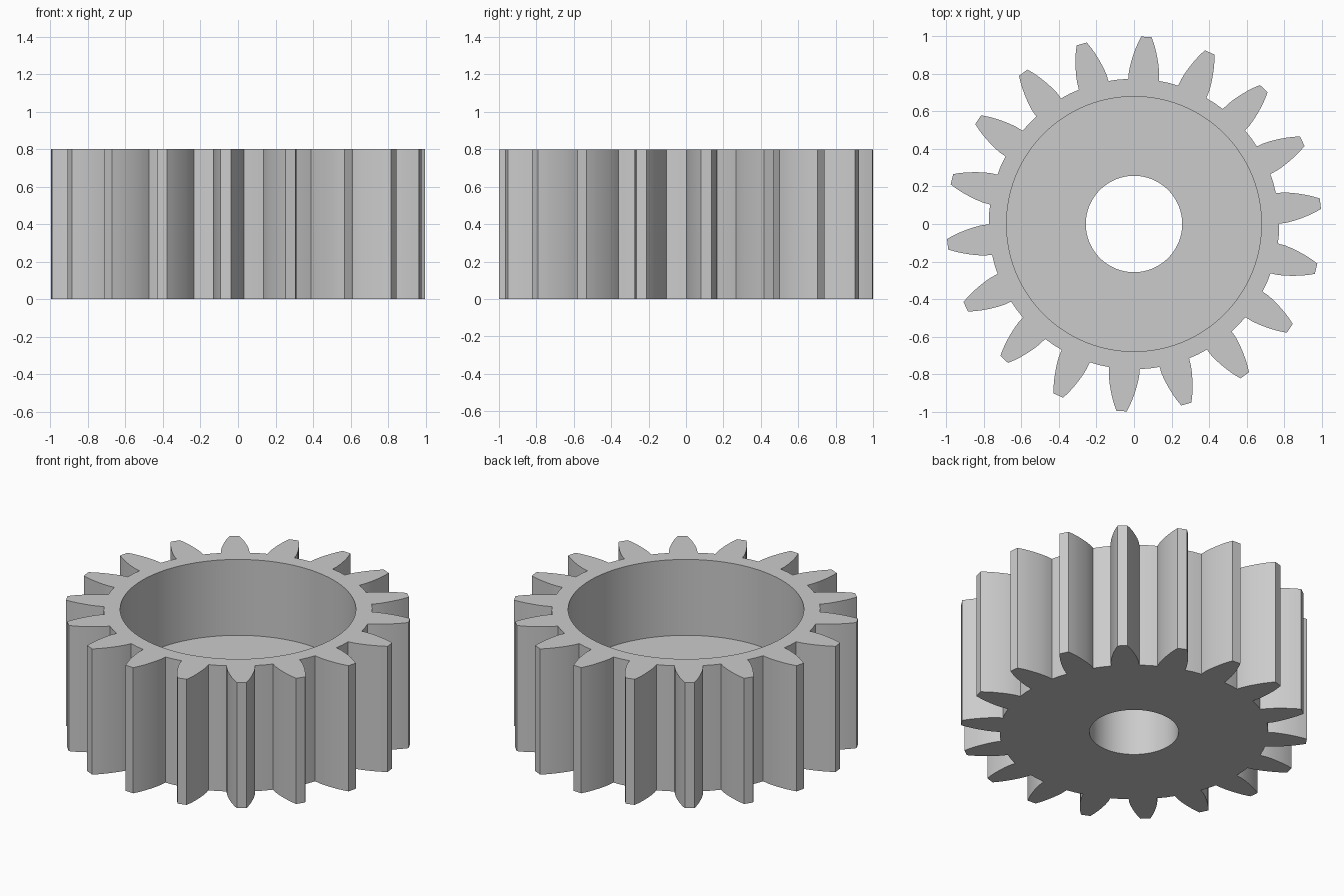
import bpy, bmesh, math

cube = bpy.data.objects.get("Cube")
if cube:
    bpy.data.objects.remove(cube, do_unlink=True)

TEETH = 18
FIRST_TOOTH = math.radians(86.2)
HEIGHT, FLOOR = 0.8, 0.317
RECESS_R, BORE_R, ROOT_R = 0.68, 0.257, 0.775
SEGMENTS = 96
# Tooth flank: distance from the axis, half width
FLANK = [(0.77, 0.082), (0.81, 0.081), (0.85, 0.075), (0.89, 0.066),
         (0.93, 0.055), (0.965, 0.043), (1.0, 0.028)]


def gear_outline():
    """Counter-clockwise outline of all the teeth and the roots between them."""
    points = []
    pitch = math.tau / TEETH
    tooth = [(r, -w) for r, w in FLANK] + [(r, w) for r, w in reversed(FLANK)]
    for i in range(TEETH):
        a = FIRST_TOOTH + i * pitch
        c, s = math.cos(a), math.sin(a)
        points += [(r * c - w * s, r * s + w * c) for r, w in tooth]
        mid = a + pitch / 2
        points.append((ROOT_R * math.cos(mid), ROOT_R * math.sin(mid)))
    return points


def circle(radius):
    return [(radius * math.cos(math.tau * i / SEGMENTS),
             radius * math.sin(math.tau * i / SEGMENTS)) for i in range(SEGMENTS)]


def add_loop(bm, points, z):
    verts = [bm.verts.new((x, y, z)) for x, y in points]
    edges = [bm.edges.new((v, verts[i - 1])) for i, v in enumerate(verts)]
    return verts, edges


def bridge(bm, a, b):
    for i in range(len(a)):
        bm.faces.new((a[i - 1], a[i], b[i], b[i - 1]))


bm = bmesh.new()
outline = gear_outline()
outer_low, outer_low_edges = add_loop(bm, outline, 0)
outer_top, outer_top_edges = add_loop(bm, outline, HEIGHT)
recess_top, recess_top_edges = add_loop(bm, circle(RECESS_R), HEIGHT)
recess_low, _ = add_loop(bm, circle(RECESS_R), FLOOR)
bore_top, _ = add_loop(bm, circle(BORE_R), FLOOR)
bore_low, bore_low_edges = add_loop(bm, circle(BORE_R), 0)

# Toothed wall, recess wall, recess floor and bore
bridge(bm, outer_low, outer_top)
bridge(bm, recess_top, recess_low)
bridge(bm, recess_low, bore_top)
bridge(bm, bore_top, bore_low)
# Flat top rim and underside
for edges in (outer_top_edges + recess_top_edges, outer_low_edges + bore_low_edges):
    bmesh.ops.triangle_fill(bm, edges=edges, use_beauty=True)
bmesh.ops.recalc_face_normals(bm, faces=bm.faces[:])

mesh = bpy.data.meshes.new("spur_gear")
bm.to_mesh(mesh)
bm.free()
gear = bpy.data.objects.new("spur_gear", mesh)
bpy.context.collection.objects.link(gear)

# Plain grey
grey = bpy.data.materials.new("grey")
grey.use_nodes = True
colour = (0.6, 0.6, 0.6, 1)
grey.diffuse_color = colour
grey.node_tree.nodes["Principled BSDF"].inputs["Base Color"].default_value = colour
mesh.materials.append(grey)

bpy.ops.object.select_all(action='DESELECT')
gear.select_set(True)
bpy.context.view_layer.objects.active = gear
bpy.ops.object.shade_smooth_by_angle(angle=math.radians(30))
